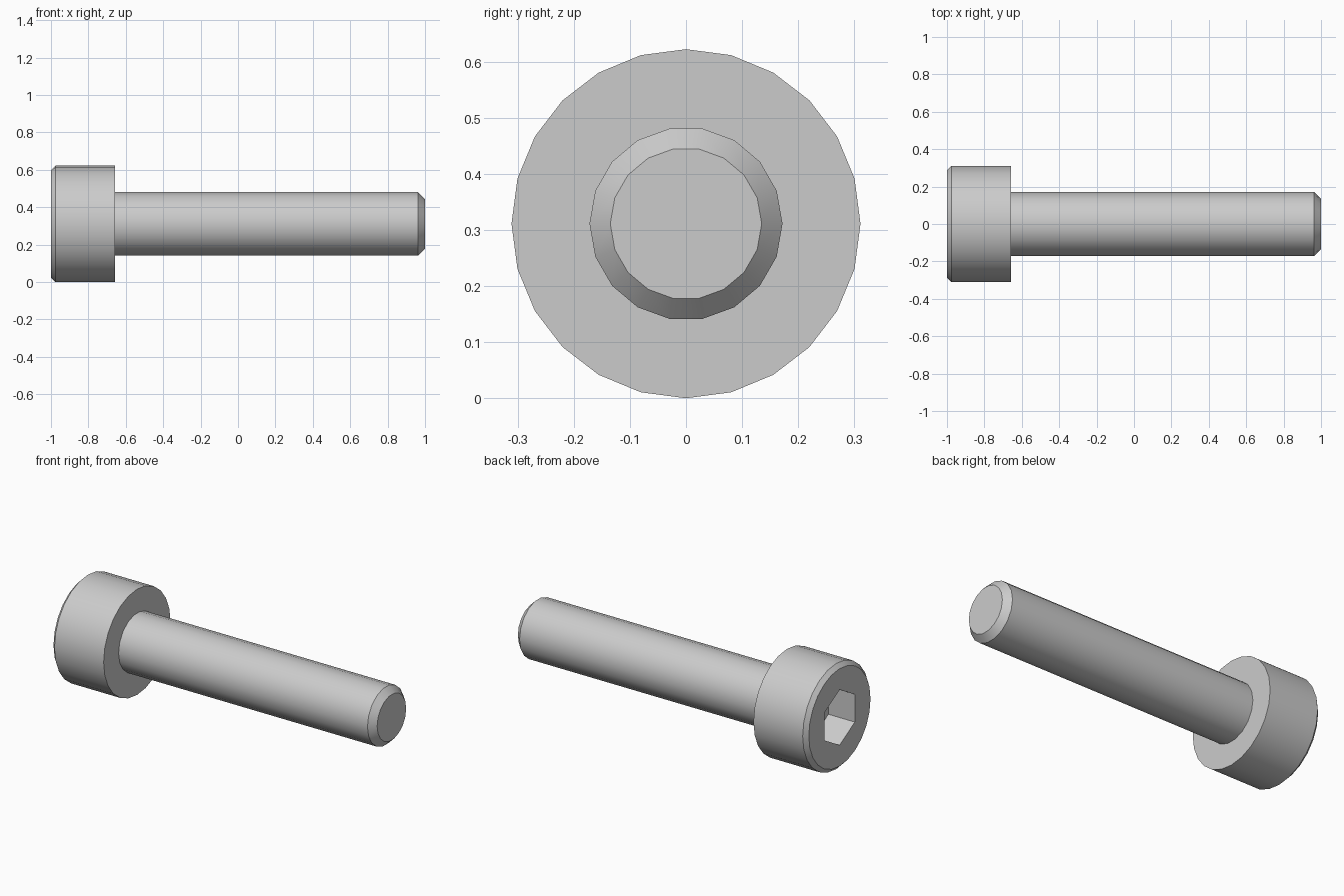
import bpy, bmesh
from math import sin, cos, radians, tau

if "Cube" in bpy.data.objects:
    bpy.data.objects.remove(bpy.data.objects["Cube"])

AXIS_Z = 0.311


def build_part(name, rings, start=0.0, cap_first=True):
    """Skin rings of (x, radius, sides) around the bolt axis; angles run from +z to +y."""
    bm = bmesh.new()
    loops = []
    for x, r, n in rings:
        loops.append([bm.verts.new((x, r * sin(start + tau * i / n),
                                    AXIS_Z + r * cos(start + tau * i / n)))
                      for i in range(n)])
    for a, b in zip(loops, loops[1:]):
        n = min(len(a), len(b))
        sa, sb = len(a) // n, len(b) // n
        for i in range(n):
            side_a = [a[(i * sa + j) % len(a)] for j in range(sa + 1)]
            side_b = [b[(i * sb + j) % len(b)] for j in range(sb + 1)]
            bm.faces.new(side_a + side_b[::-1])
    if cap_first:
        bm.faces.new(loops[0])
    bm.faces.new(loops[-1])
    bmesh.ops.recalc_face_normals(bm, faces=bm.faces[:])
    mesh = bpy.data.meshes.new(name)
    bm.to_mesh(mesh)
    bm.free()
    ob = bpy.data.objects.new(name, mesh)
    bpy.context.collection.objects.link(ob)
    bpy.ops.object.select_all(action='DESELECT')
    ob.select_set(True)
    bpy.context.view_layer.objects.active = ob
    bpy.ops.object.shade_smooth_by_angle(angle=radians(30))
    return ob


# Cap head: underside, wall, chamfer, then the hexagonal socket sunk into its face
build_part("head", [(-0.657, 0.311, 24), (-0.977, 0.311, 24), (-1.0, 0.287, 24),
                    (-1.0, 0.163, 6), (-0.828, 0.163, 6)])

# Shaft with chamfered tip, open where it meets the head
build_part("shaft", [(-0.657, 0.172, 18), (0.963, 0.172, 18), (1.0, 0.135, 18)],
           start=radians(90), cap_first=False)
